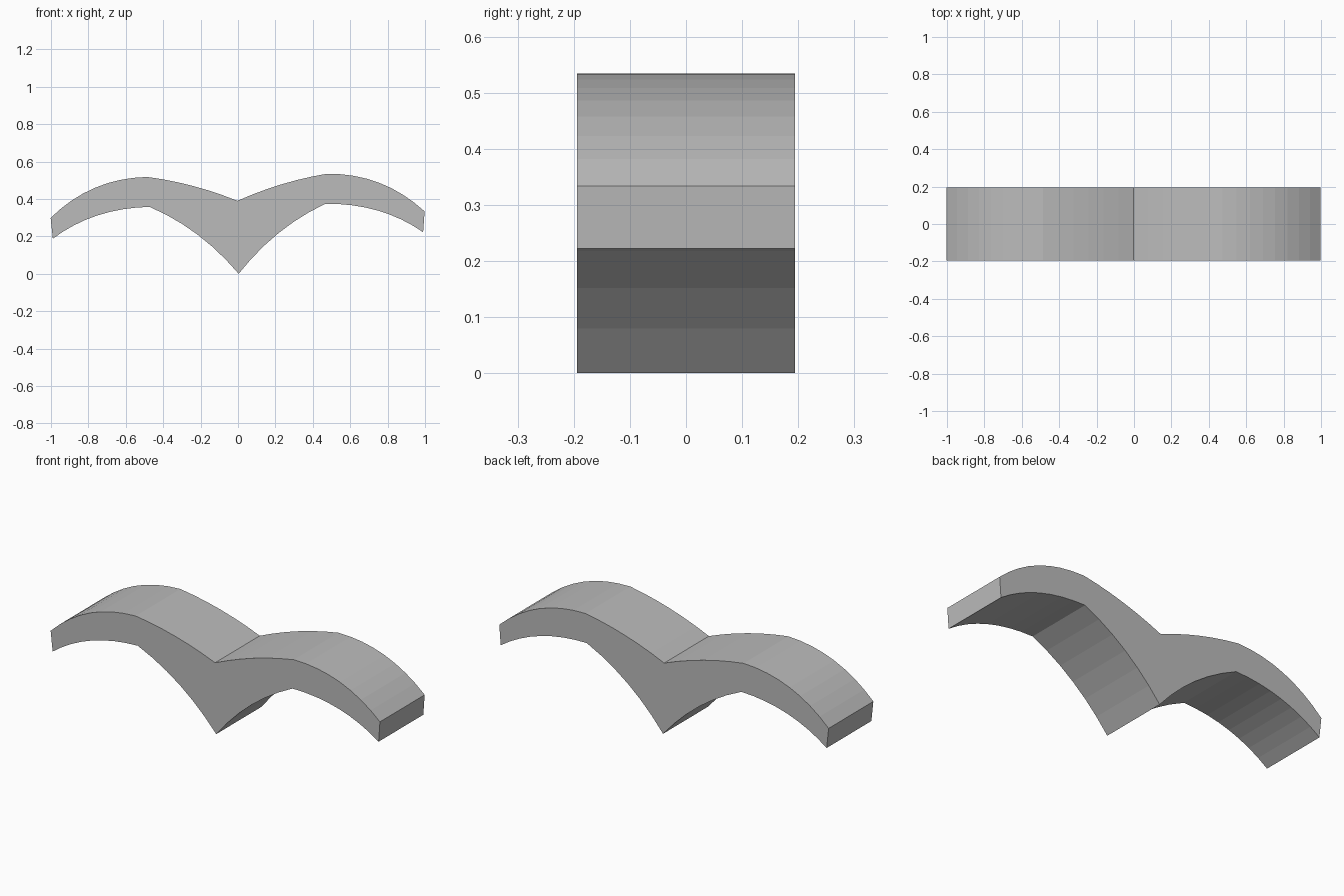
import bpy
import bmesh
from math import radians
from mathutils import Matrix, Vector

cube = bpy.data.objects.get("Cube")
if cube:
    bpy.data.objects.remove(cube, do_unlink=True)

HALF_DEPTH = 0.194
TILT = radians(1)


def bend(start, control, end, steps):
    """Points along a quadratic curve, leaving out the end point."""
    a, b, c = Vector(start), Vector(control), Vector(end)
    return [a * (1 - t) ** 2 + b * 2 * t * (1 - t) + c * t * t
            for t in (i / steps for i in range(steps))]


# Profile of one wing: from the lower point, out to the tip, back to the notch
point, under_knee, tip_low = (0, 0), (0.47, 0.366), (0.99, 0.205)
tip_high, top_knee, notch = (1.0, 0.316), (0.48, 0.526), (0, 0.39)
wing = (bend(point, (0.2, 0.245), under_knee, 6)
        + bend(under_knee, (0.77, 0.364), tip_low, 8) + [Vector(tip_low)]
        + bend(tip_high, (0.78, 0.525), top_knee, 8)
        + bend(top_knee, (0.235, 0.49), notch, 6) + [Vector(notch)])

# Mirror the wing to close the outline
outline = wing + [Vector((-p.x, p.y)) for p in reversed(wing[1:-1])]

# Extrude the outline through the depth
bm = bmesh.new()
face = bm.faces.new([bm.verts.new((p.x, -HALF_DEPTH, p.y)) for p in outline])
extruded = bmesh.ops.extrude_face_region(bm, geom=[face])
back = [v for v in extruded["geom"] if isinstance(v, bmesh.types.BMVert)]
bmesh.ops.translate(bm, verts=back, vec=(0, 2 * HALF_DEPTH, 0))
bmesh.ops.recalc_face_normals(bm, faces=bm.faces)

# The whole body leans slightly, its left wing higher
bmesh.ops.rotate(bm, verts=bm.verts, cent=(0, 0, 0.2),
                 matrix=Matrix.Rotation(-TILT, 3, "Y"))
mesh = bpy.data.meshes.new("gull_wing_body")
bm.to_mesh(mesh)
bm.free()
body = bpy.data.objects.new("gull_wing_body", mesh)
bpy.context.collection.objects.link(body)

# Plain grey material
grey = bpy.data.materials.new("plain grey")
grey.use_nodes = True
colour = (0.5, 0.5, 0.5, 1)
grey.diffuse_color = colour
grey.node_tree.nodes["Principled BSDF"].inputs["Base Color"].default_value = colour
mesh.materials.append(grey)
